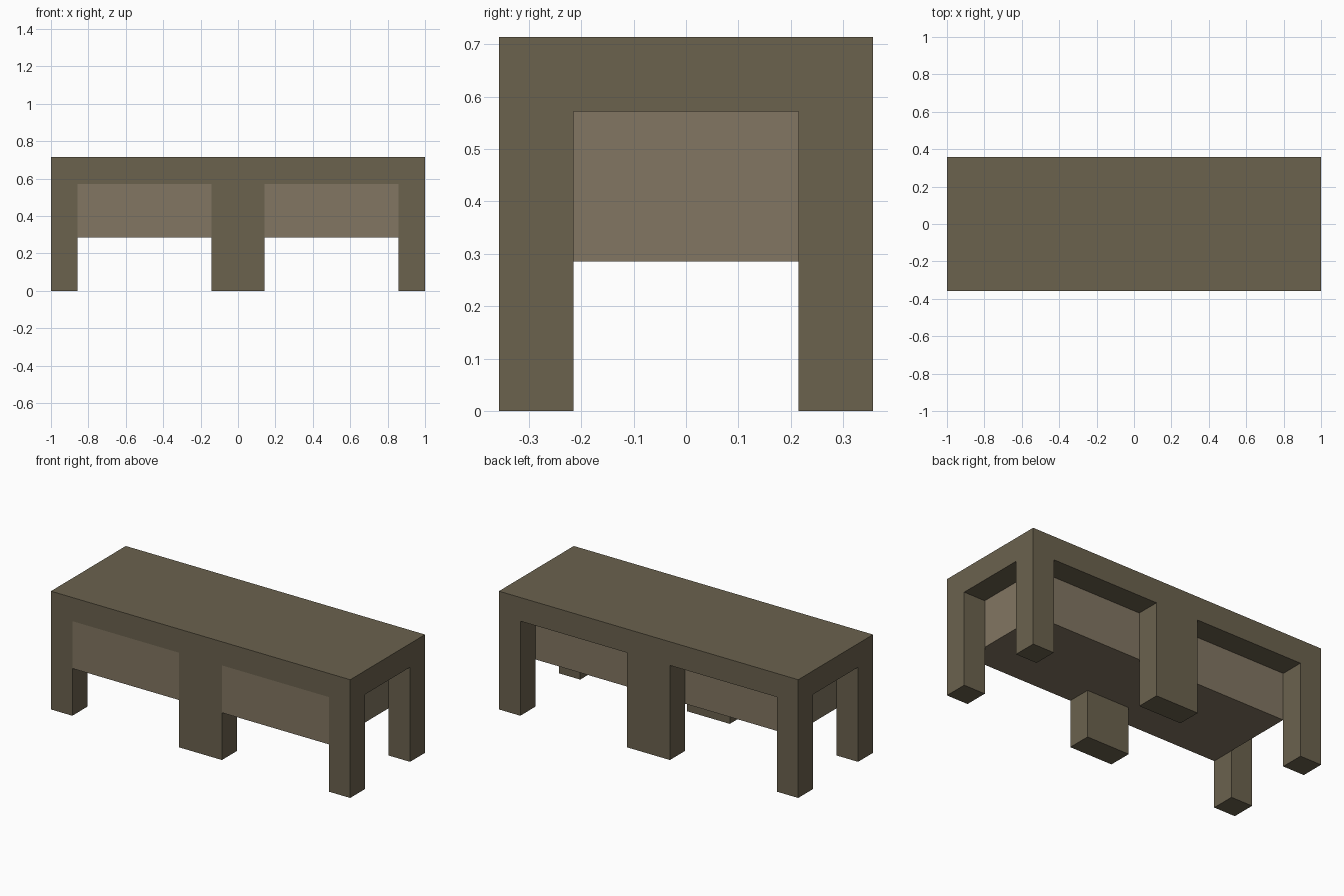
import bpy, bmesh

if "Cube" in bpy.data.objects:
    bpy.data.objects.remove(bpy.data.objects["Cube"])

U = 1 / 7  # the whole model sits on a 14 x 5 x 5 unit grid


def material(name, rgb):
    m = bpy.data.materials.new(name)
    m.diffuse_color = (*rgb, 1)
    m.use_nodes = True
    m.node_tree.nodes["Principled BSDF"].inputs["Base Color"].default_value = m.diffuse_color
    return m


def prism(name, outline, z0, z1, mat):
    """Extrude a plan outline (grid units, counter-clockwise) from z0 to z1."""
    bm = bmesh.new()
    face = bm.faces.new([bm.verts.new((x * U, y * U, z0 * U)) for x, y in outline])
    new = bmesh.ops.extrude_face_region(bm, geom=[face])["geom"]
    top = [v for v in new if isinstance(v, bmesh.types.BMVert)]
    bmesh.ops.translate(bm, verts=top, vec=(0, 0, (z1 - z0) * U))
    bmesh.ops.recalc_face_normals(bm, faces=bm.faces)
    mesh = bpy.data.meshes.new(name)
    bm.to_mesh(mesh)
    bm.free()
    mesh.materials.append(mat)
    ob = bpy.data.objects.new(name, mesh)
    bpy.context.collection.objects.link(ob)
    return ob


def rect(x0, x1, y0, y1):
    return [(x0, y0), (x1, y0), (x1, y1), (x0, y1)]


dark = material("dark_wood", (0.147, 0.122, 0.076))
light = material("light_wood", (0.223, 0.181, 0.122))

# Desk top slab
prism("table_top", rect(-7, 7, -2.5, 2.5), 4, 5, dark)

# Six legs: narrow at the corners, wide in the middle
for side, y0, y1 in (("front", -2.5, -1.5), ("back", 1.5, 2.5)):
    for place, x0, x1 in (("left", -7, -6), ("middle", -1, 1), ("right", 6, 7)):
        prism(f"{side}_{place}_leg", rect(x0, x1, y0, y1), 0, 4, dark)

# Drawer body: flush with the front, set back elsewhere, notched round the middle leg
body = [(-6, -2.5), (-1, -2.5), (-1, -1.5), (1, -1.5), (1, -2.5),
        (6, -2.5), (6, 1.5), (-6, 1.5)]
prism("drawer_body", body, 2, 4, light)
